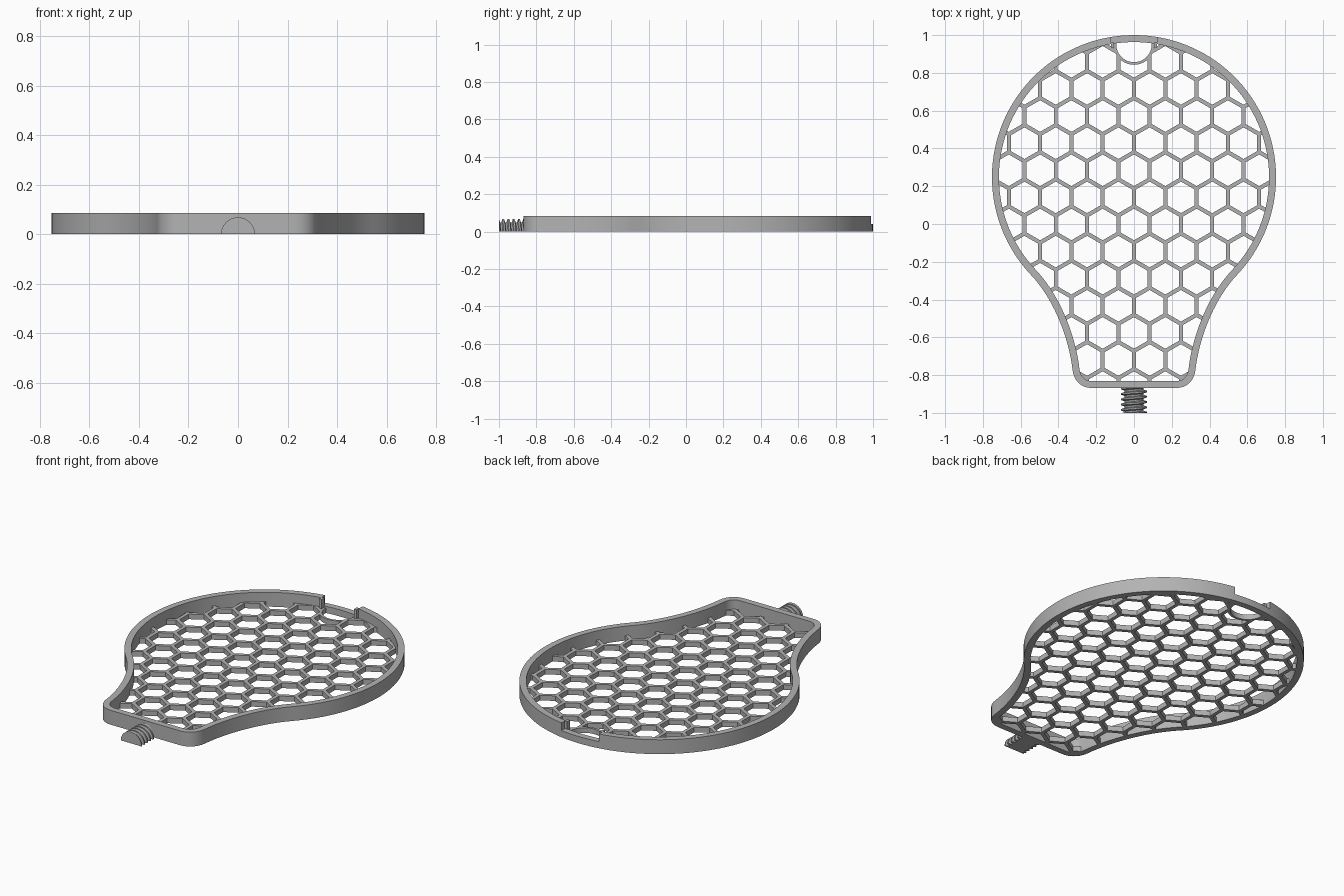
import bpy, bmesh, math
from mathutils import Vector, Matrix
from mathutils.geometry import interpolate_bezier

old = bpy.data.objects.get("Cube")
if old:
    bpy.data.objects.remove(old)

HEIGHT, WALL, FLOOR = 0.085, 0.037, 0.03
RADIUS, CENTRE_Y, BASE_Y = 0.752, 0.248, -0.868
PITCH, ROW, BAR = 0.1657, 0.1435, 0.021

grey = bpy.data.materials.new("plain grey")
grey.use_nodes = True
colour = (0.45, 0.45, 0.45, 1)
grey.diffuse_color = colour
grey.node_tree.nodes["Principled BSDF"].inputs["Base Color"].default_value = colour


def finish(name, bm, smooth=False):
    bmesh.ops.recalc_face_normals(bm, faces=bm.faces)
    mesh = bpy.data.meshes.new(name)
    bm.to_mesh(mesh)
    bm.free()
    mesh.materials.append(grey)
    obj = bpy.data.objects.new(name, mesh)
    bpy.context.collection.objects.link(obj)
    if smooth:
        activate(obj)
        bpy.ops.object.shade_smooth_by_angle(angle=math.radians(30))
    return obj


def activate(obj):
    bpy.ops.object.select_all(action='DESELECT')
    obj.select_set(True)
    bpy.context.view_layer.objects.active = obj


def prism(bm, points, z0, z1):
    low = [bm.verts.new((p[0], p[1], z0)) for p in points]
    high = [bm.verts.new((p[0], p[1], z1)) for p in points]
    bm.faces.new(low[::-1])
    bm.faces.new(high)
    for i in range(len(points)):
        j = (i + 1) % len(points)
        bm.faces.new((low[i], low[j], high[j], high[i]))


def circle(x, y, r, n, start=0.0):
    return [(x + r * math.cos(start + math.tau * i / n),
             y + r * math.sin(start + math.tau * i / n)) for i in range(n)]


def box(bm, x0, x1, y0, y1, z0, z1):
    prism(bm, [(x0, y0), (x1, y0), (x1, y1), (x0, y1)], z0, z1)


def cut(obj, bm):
    cutter = finish("cutter", bm)
    cutter.hide_render = True
    mod = obj.modifiers.new("cut", 'BOOLEAN')
    mod.operation, mod.solver, mod.object = 'DIFFERENCE', 'EXACT', cutter
    activate(obj)
    bpy.ops.object.modifier_apply(modifier=mod.name)
    bpy.data.objects.remove(cutter)


def band(name, outer, inner, z0, z1, closed=True):
    bm = bmesh.new()
    rings = [[bm.verts.new((o[0], o[1], z0)), bm.verts.new((o[0], o[1], z1)),
              bm.verts.new((i[0], i[1], z1)), bm.verts.new((i[0], i[1], z0))]
             for o, i in zip(outer, inner)]
    pairs = list(zip(rings, rings[1:]))
    if closed:
        pairs.append((rings[-1], rings[0]))
    else:
        bm.faces.new(rings[0])
        bm.faces.new(rings[-1])
    for a, b in pairs:
        for k in range(4):
            m = (k + 1) % 4
            bm.faces.new((a[k], a[m], b[m], b[k]))
    return finish(name, bm, True)


# Bulb outline: round head, concave shoulder, rounded base corner, mirrored
half = []
end_angle = math.radians(-43.5)
for i in range(49):
    a = math.pi / 2 + (end_angle - math.pi / 2) * i / 48
    half.append(Vector((RADIUS * math.cos(a), CENTRE_Y + RADIUS * math.sin(a))))
hip = half[-1]
tangent = Vector((math.sin(end_angle), -math.cos(end_angle)))
side, foot = Vector((0.325, -0.775)), Vector((0.225, BASE_Y))
half += interpolate_bezier(hip, hip + tangent * 0.174, Vector((0.345, -0.6)), side, 18)[1:]
half += interpolate_bezier(side, Vector((0.318, -0.83)), Vector((0.28, BASE_Y)), foot, 10)[1:]
half = [Vector((p[0], p[1])) for p in half]
outline = half + [Vector((-p.x, p.y)) for p in reversed(half[1:])]


def inset(points, d):
    result = []
    for i, p in enumerate(points):
        t = (p - points[i - 1]).normalized() + (points[(i + 1) % len(points)] - p).normalized()
        t.normalize()
        result.append(p + Vector((t.y, -t.x)) * d)
    return result


# Rim wall with a notch in the back
inner = inset(outline, WALL)
rim = band("rim", outline, inner, 0, HEIGHT)
bm = bmesh.new()
box(bm, -0.123, 0.123, 0.9, 1.1, 0.04, 0.2)
cut(rim, bm)

# Honeycomb floor: slab cut by a grid of hexagons
bm = bmesh.new()
prism(bm, inset(outline, WALL - 0.004), 0, FLOOR)
floor = finish("honeycomb_floor", bm)
bm = bmesh.new()
hex_radius = (PITCH - BAR) / math.sqrt(3)
for r in range(-2, 13):
    for c in range(-6, 7):
        x = PITCH * (c + (0.5 if r % 2 == 0 else 0))
        prism(bm, circle(x, 0.715 - ROW * r, hex_radius, 6, math.pi / 6), -0.1, 0.1)
cut(floor, bm)

# Round socket opening beside the notch
SOCKET_Y, SOCKET_R = 0.951, 0.108
bm = bmesh.new()
prism(bm, circle(0, SOCKET_Y, SOCKET_R - 0.006, 48), -0.1, 0.1)
cut(floor, bm)
arc = [math.radians(173 + 194 * i / 32) for i in range(33)]
band("socket_ring",
     [(SOCKET_R * math.cos(a), SOCKET_Y + SOCKET_R * math.sin(a)) for a in arc],
     [((SOCKET_R - 0.014) * math.cos(a), SOCKET_Y + (SOCKET_R - 0.014) * math.sin(a)) for a in arc],
     0, FLOOR, closed=False)

# Small posts at the notch ends
for name, s in (("left_notch_post", 1), ("right_notch_post", -1)):
    bm = bmesh.new()
    box(bm, min(s * 0.106, s * 0.123), max(s * 0.106, s * 0.123), 0.935, 0.96, 0, HEIGHT)
    finish(name, bm)

# Half screw with a helical thread, flat underneath
bm = bmesh.new()
LEAD, STEPS = 0.028, 24
profile = [(0, 0.05), (0.3, 0.05), (0.5, 0.068), (0.8, 0.068)]
rings = []
for turn in range(-1, 6):
    for offset, r in profile:
        ring = []
        for i in range(STEPS + 1):
            a = math.pi * i / STEPS
            y = BASE_Y - LEAD * (turn + offset + a / math.tau)
            y = max(-1.0, min(BASE_Y + 0.01, y))
            ring.append(bm.verts.new((r * math.cos(a), y, r * math.sin(a))))
        rings.append(ring)
for a, b in zip(rings, rings[1:]):
    for i in range(STEPS + 1):
        j = (i + 1) % (STEPS + 1)
        bm.faces.new((a[i], a[j], b[j], b[i]))
bm.faces.new(rings[0])
bm.faces.new(rings[-1])
finish("half_screw", bm, True)
